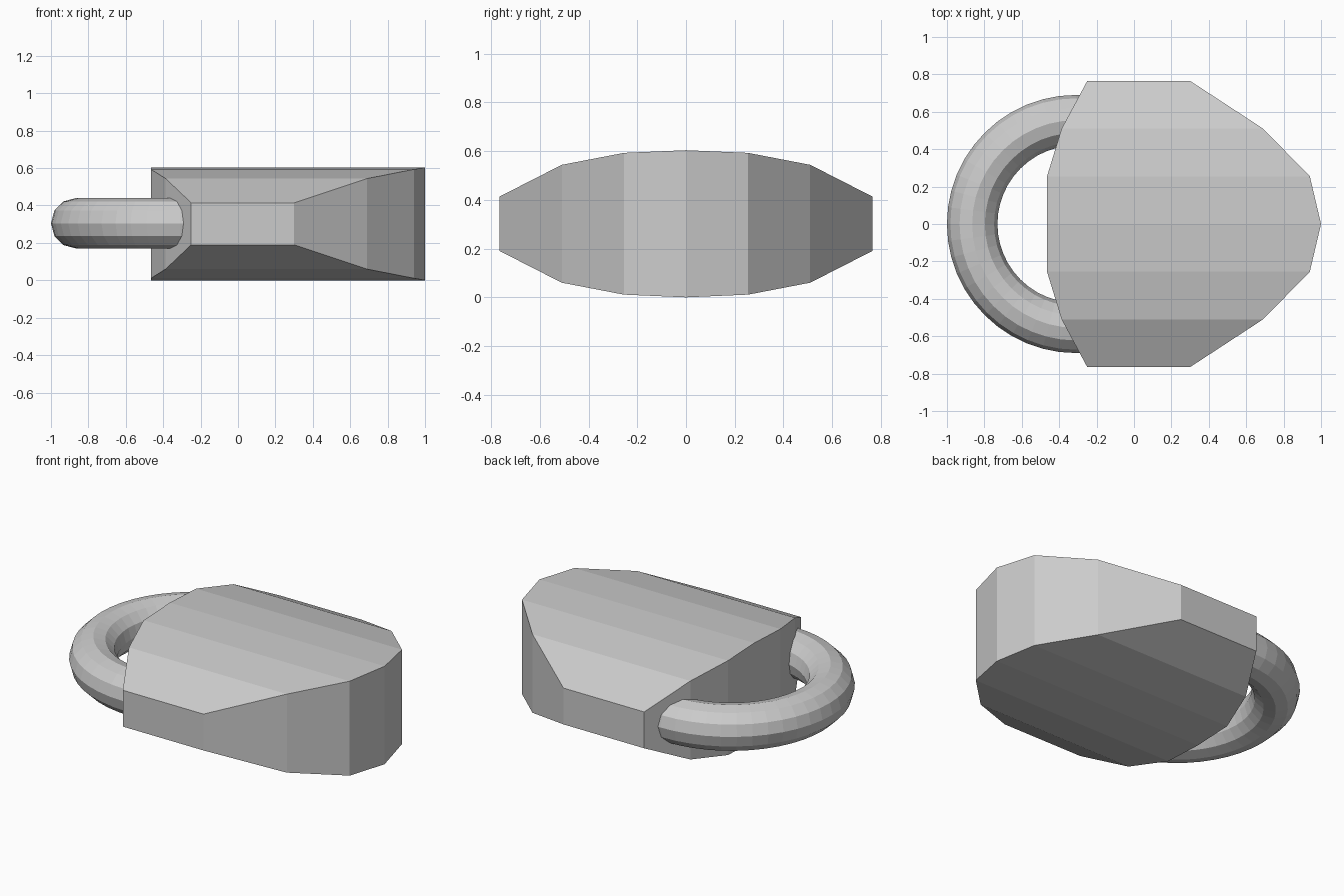
import bpy, math

if "Cube" in bpy.data.objects:
    bpy.data.objects.remove(bpy.data.objects["Cube"])

# Body: rectangular slices along y -> (y, x_left, x_right, half height)
MID_Z = 0.302
half = [(0.255, -0.465, 0.94, 0.291),
        (0.51, -0.387, 0.69, 0.242),
        (0.765, -0.25, 0.30, 0.112)]
slices = [(-y, a, b, h) for y, a, b, h in reversed(half)]
slices += [(0.0, -0.465, 1.0, 0.302)] + half

verts, faces = [], []
for y, a, b, h in slices:
    verts += [(a, y, MID_Z - h), (b, y, MID_Z - h),
              (b, y, MID_Z + h), (a, y, MID_Z + h)]
for i in range(len(slices) - 1):
    for k in range(4):
        n = (k + 1) % 4
        faces.append((i * 4 + k, i * 4 + 4 + k, i * 4 + 4 + n, i * 4 + n))
last = 4 * (len(slices) - 1)
faces += [(0, 1, 2, 3), (last + 3, last + 2, last + 1, last)]
# the loop above winds inward; flip the side walls to match the caps
faces = [f[::-1] for f in faces[:-2]] + faces[-2:]

mesh = bpy.data.meshes.new("body")
mesh.from_pydata(verts, [], faces)
body = bpy.data.objects.new("body", mesh)
bpy.context.collection.objects.link(body)
bpy.context.view_layer.objects.active = body
body.select_set(True)
bpy.ops.object.mode_set(mode='EDIT')
bpy.ops.mesh.select_all(action='SELECT')
bpy.ops.mesh.normals_make_consistent(inside=False)
bpy.ops.object.mode_set(mode='OBJECT')
body.select_set(False)

# Ring handle, its right half buried in the body
bpy.ops.mesh.primitive_torus_add(location=(-0.31, 0, 0.305),
                                 major_radius=0.555, minor_radius=0.135,
                                 major_segments=48, minor_segments=12)
bpy.context.object.name = "ring_handle"
